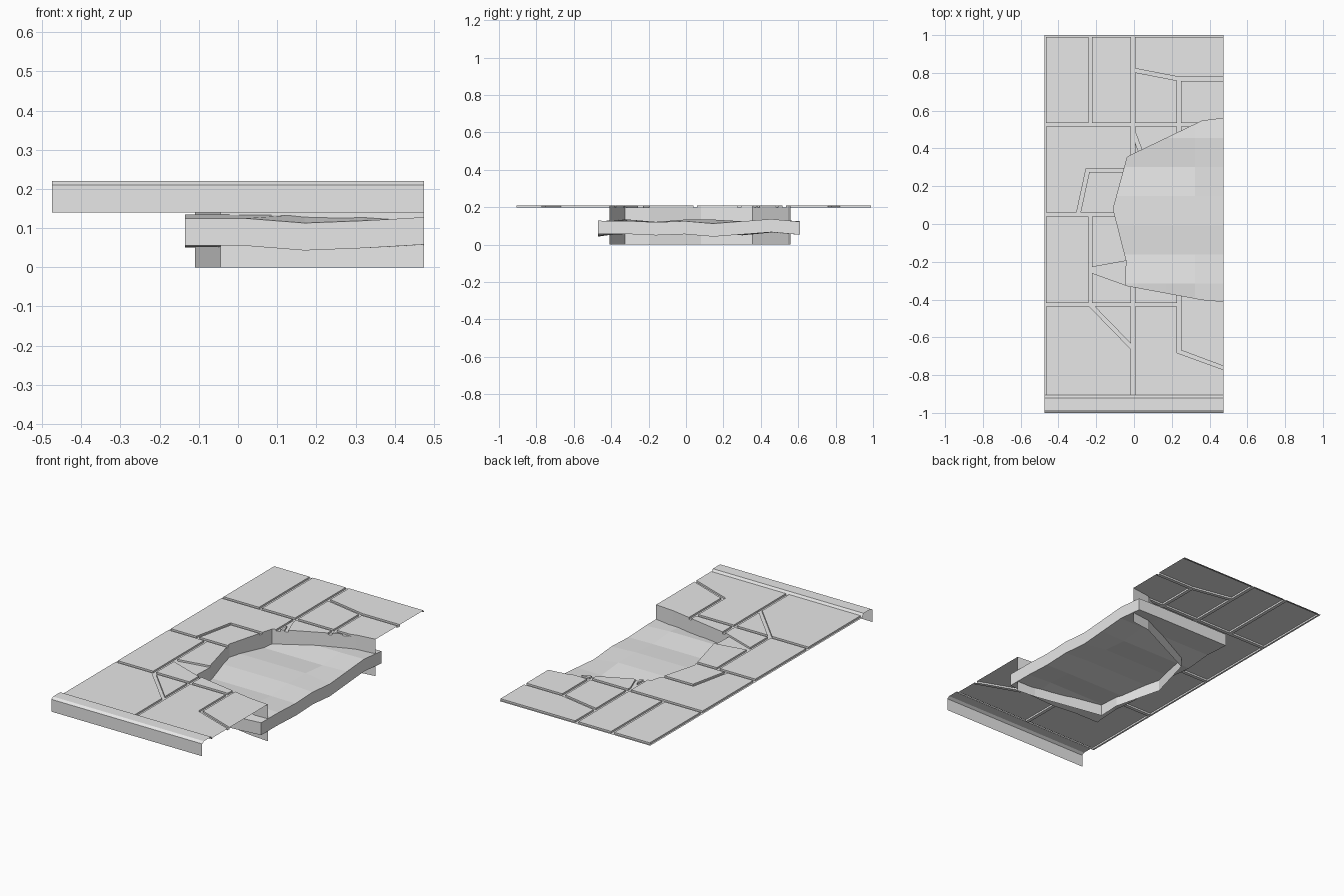
import bpy
import bmesh
from mathutils import Vector
from mathutils.geometry import delaunay_2d_cdt

cube = bpy.data.objects.get("Cube")
if cube:
    bpy.data.objects.remove(cube, do_unlink=True)

HALF_X = 0.475
BACK, FRONT = 1.0, -0.905
TOP, FLOOR = 0.21, 0.20
GROOVE = 0.01

stone = bpy.data.materials.new("plain grey")
stone.use_nodes = True
grey = (0.8, 0.8, 0.8, 1)
stone.diffuse_color = grey
stone.node_tree.nodes["Principled BSDF"].inputs["Base Color"].default_value = grey


def finish(name, bm):
    mesh = bpy.data.meshes.new(name)
    bm.to_mesh(mesh)
    bm.free()
    mesh.materials.append(stone)
    obj = bpy.data.objects.new(name, mesh)
    bpy.context.collection.objects.link(obj)
    return obj


def clamp(p):
    return Vector((max(-HALF_X, min(HALF_X, p.x)), max(FRONT, min(BACK, p.y))))


def strip(a, b):
    """Thin rectangle around one groove centre line, wound anticlockwise."""
    a, b = Vector(a), Vector(b)
    d = (b - a).normalized() * GROOVE
    n = Vector((-d.y, d.x))
    a, b = a - d * 0.7, b + d * 0.7
    return [clamp(p) for p in (a - n, b - n, b + n, a + n)]


# Outlines: whole pavement, broken hole, grooves between the slabs
sheet = [(-HALF_X, FRONT), (HALF_X, FRONT), (HALF_X, BACK), (-HALF_X, BACK)]
hole = [(HALF_X, -0.41), (HALF_X, 0.56), (0.36, 0.545), (-0.035, 0.355),
        (-0.11, 0.08), (-0.04, -0.195), (-0.045, -0.325), (0.36, -0.4)]
wedge = [(-0.235, -0.255), (-0.04, -0.325), (-0.04, -0.195), (-0.235, -0.23)]
L, M, R = -0.232, -0.005, 0.238
paths = [
    [(HALF_X, BACK), (-HALF_X, BACK), (-HALF_X, FRONT)],
    [(-HALF_X, 0.525), (0.33, 0.525)],
    [(L, 0.525), (L, BACK)],
    [(M, 0.36), (M, BACK)],
    [(M, 0.815), (R, 0.768), (HALF_X, 0.768)],
    [(R, 0.768), (R, 0.48)],
    [(M, 0.49), (0.04, 0.37)],
    [(-0.05, 0.285), (-0.245, 0.285), (-0.295, 0.055)],
    [(-HALF_X, 0.05), (-0.1, 0.05)],
    [(L, 0.05), (L, -0.427)],
    [(-HALF_X, -0.427), (R, -0.427)],
    [(L, -0.427), (M, -0.66)],
    [(M, -0.32), (M, FRONT)],
    [(R, -0.37), (R, -0.675), (HALF_X, -0.76)],
]
outlines = [sheet, hole, wedge]
outlines += [strip(a, b) for path in paths for a, b in zip(path, path[1:])]

coords, loops = [], []
for outline in outlines:
    loops.append(list(range(len(coords), len(coords) + len(outline))))
    coords += [Vector(p) for p in outline]
points, _, tris, _, _, origins = delaunay_2d_cdt(coords, [], loops, 0, 1e-4)

# Height of each cell: slab top, groove floor or open hole
levels = []
for origin in origins:
    if 1 in origin:
        levels.append(0.0)
    else:
        levels.append(FLOOR if any(i > 1 for i in origin) else TOP)

side = {}
for tri, level in zip(tris, levels):
    for a, b in zip(tri, tri[1:] + tri[:1]):
        side[a, b] = level

# Paving slabs with sunken grooves, and the wall hanging below the hole edge
pavement, wall = bmesh.new(), bmesh.new()


def face(bm, corners):
    bm.faces.new([bm.verts.new((points[i].x, points[i].y, z)) for i, z in corners])


for tri, level in zip(tris, levels):
    if level:
        face(pavement, [(i, level) for i in tri])
for (a, b), high in side.items():
    low = side.get((b, a), high)
    if low < high:
        target = pavement if low else wall
        face(target, [(b, high), (a, high), (a, low), (b, low)])
for name, bm in (("paving_slabs", pavement), ("hole_wall", wall)):
    bmesh.ops.remove_doubles(bm, verts=bm.verts[:], dist=1e-5)
    finish(name, bm)

# Kerb: chamfered profile swept along the front edge
profile = [(FRONT, FLOOR), (-0.92, 0.22), (-0.985, 0.22), (-1, TOP), (-1, 0.14)]
kerb = bmesh.new()
rows = [[kerb.verts.new((x, y, z)) for y, z in profile] for x in (-HALF_X, HALF_X)]
for i in range(len(profile) - 1):
    kerb.faces.new((rows[0][i], rows[0][i + 1], rows[1][i + 1], rows[1][i]))
finish("kerb", kerb)

# Uneven bed of earth in the hole: coarse grid pulled into low ridges
X0, Y0, Y1 = -0.135, -0.47, 0.61
COLS, ROWS = 4, 7
inner = [0.125, 0.135, 0.122, 0.134, 0.134, 0.12, 0.135, 0.125]
outer = [0.128, 0.127, 0.12, 0.126, 0.113, 0.125, 0.137, 0.123]
front_dip = [0, 0, -0.012, -0.006, 0]
earth = bmesh.new()
bmesh.ops.create_grid(earth, x_segments=COLS, y_segments=ROWS, size=0.5)
for v in earth.verts:
    u, w = v.co.x + 0.5, v.co.y + 0.5
    col, row = round(u * COLS), round(w * ROWS)
    z = inner[row] if col < COLS else outer[row]
    if row == 0:
        z += front_dip[col]
    v.co = (X0 + u * (HALF_X - X0), Y0 + w * (Y1 - Y0), z)
result = bmesh.ops.extrude_face_region(earth, geom=earth.faces[:], use_keep_orig=True)
lower = [g for g in result["geom"] if isinstance(g, bmesh.types.BMVert)]
bmesh.ops.translate(earth, verts=lower, vec=(0, 0, -0.07))
bmesh.ops.recalc_face_normals(earth, faces=earth.faces[:])
finish("earth_bed", earth)
